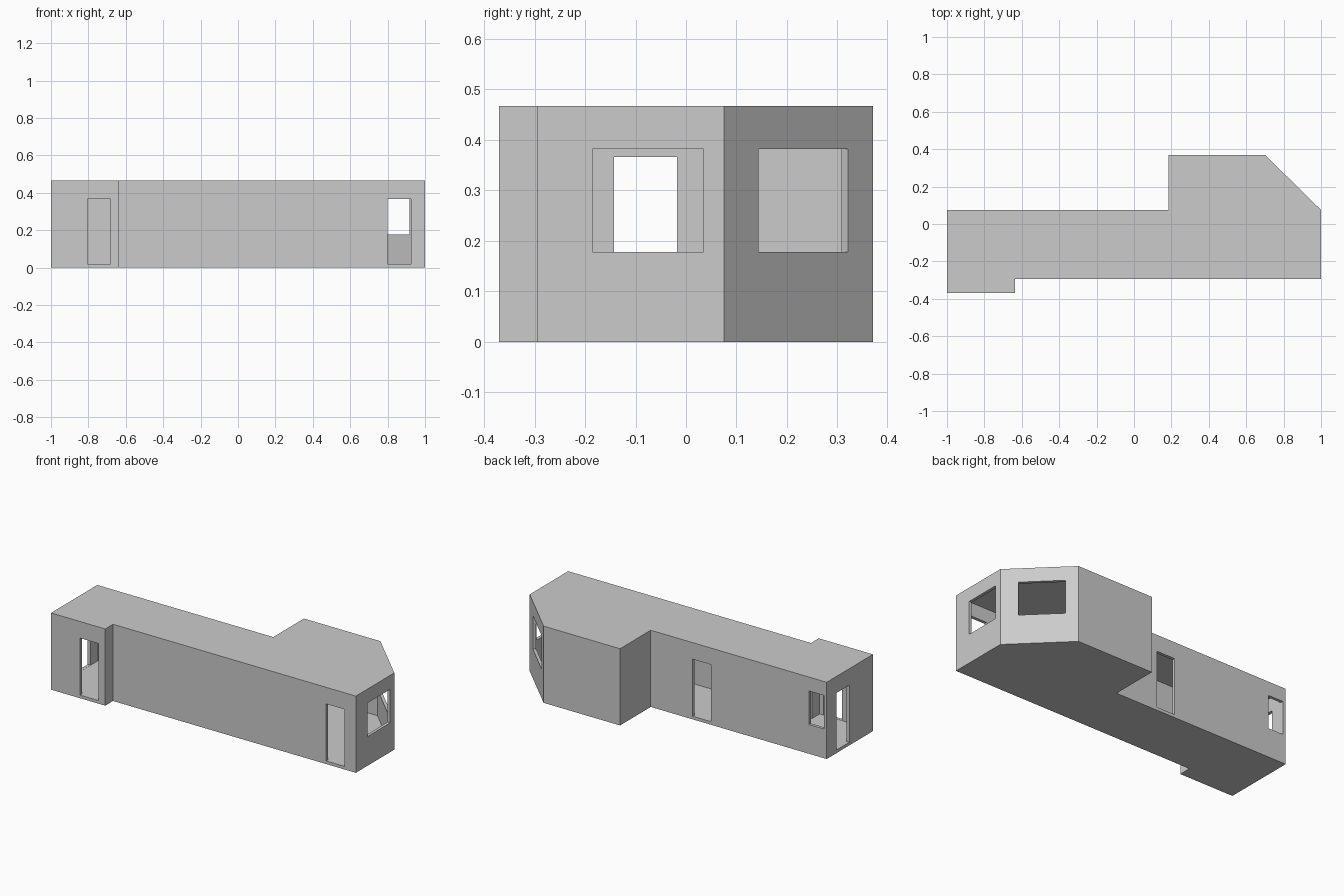
import bpy
import bmesh
import math
from mathutils import Vector, Matrix

HEIGHT = 0.467
WALL = 0.018

old = bpy.data.objects.get("Cube")
if old:
    bpy.data.objects.remove(old, do_unlink=True)

grey = bpy.data.materials.new("light grey")
grey.use_nodes = True
colour = (0.6, 0.6, 0.6, 1)
grey.diffuse_color = colour
grey.node_tree.nodes["Principled BSDF"].inputs["Base Color"].default_value = colour

# Floor plan, counter-clockwise
plan = [Vector(p) for p in (
    (-1, -0.37), (-0.635, -0.37), (-0.635, -0.295), (1, -0.295), (1, 0.075),
    (0.7, 0.37), (0.185, 0.37), (0.185, 0.075), (-1, 0.075))]


def inset(points, distance):
    """Move every side of a closed outline inwards, with mitred corners."""
    result = []
    for i, p in enumerate(points):
        a = (p - points[i - 1]).normalized()
        b = (points[(i + 1) % len(points)] - p).normalized()
        na, nb = Vector((-a.y, a.x)), Vector((-b.y, b.x))
        result.append(p + (na + nb) * distance / (1 + na.dot(nb)))
    return result


def prism(name, points, bottom, top):
    bm = bmesh.new()
    base = bm.faces.new([bm.verts.new((p.x, p.y, bottom)) for p in points])
    extruded = bmesh.ops.extrude_face_region(bm, geom=[base])["geom"]
    bmesh.ops.translate(bm, vec=(0, 0, top - bottom),
                        verts=[g for g in extruded if isinstance(g, bmesh.types.BMVert)])
    bmesh.ops.recalc_face_normals(bm, faces=bm.faces)
    return finish(name, bm)


def box(name, x, y, width, bottom, top, angle):
    bm = bmesh.new()
    place = (Matrix.Translation((x, y, (bottom + top) / 2))
             @ Matrix.Rotation(math.radians(angle), 4, "Z")
             @ Matrix.Diagonal((width, 4 * WALL, top - bottom, 1)))
    bmesh.ops.create_cube(bm, size=1, matrix=place)
    return finish(name, bm)


def finish(name, bm):
    mesh = bpy.data.meshes.new(name)
    bm.to_mesh(mesh)
    bm.free()
    mesh.materials.append(grey)
    obj = bpy.data.objects.new(name, mesh)
    bpy.context.scene.collection.objects.link(obj)
    return obj


# Outer shell, hollow room, doors and windows
house = prism("house_shell", plan, 0, HEIGHT)
cutters = [prism("room_cutter", inset(plan, WALL), WALL, HEIGHT - WALL)]

DOOR = (0.019, 0.366)
WINDOW = (0.178, 0.382)
openings = [
    ("front_left_door", 0.862, -0.295, 0.125, DOOR, 0),
    ("front_right_door", -0.743, -0.37, 0.125, DOOR, 0),
    ("end_door", -1, -0.08, 0.125, DOOR, 90),
    ("back_door", -0.16, 0.075, 0.125, DOOR, 0),
    ("back_window", -0.931, 0.075, 0.1, WINDOW, 0),
    ("end_window", 1, -0.075, 0.22, WINDOW, 90),
    ("angled_window", 0.84, 0.2325, 0.253, WINDOW, -44.5),
]
for name, x, y, width, (bottom, top), angle in openings:
    cutters.append(box(name + "_cutter", x, y, width, bottom, top, angle))

for cutter in cutters:
    cut = house.modifiers.new(cutter.name, "BOOLEAN")
    cut.operation = "DIFFERENCE"
    cut.solver = "EXACT"
    cut.object = cutter

# Bake the cuts and drop the cutters
bpy.context.view_layer.update()
baked = bpy.data.meshes.new_from_object(
    house.evaluated_get(bpy.context.evaluated_depsgraph_get()))
house.modifiers.clear()
house.data = baked
for cutter in cutters:
    bpy.data.objects.remove(cutter, do_unlink=True)
